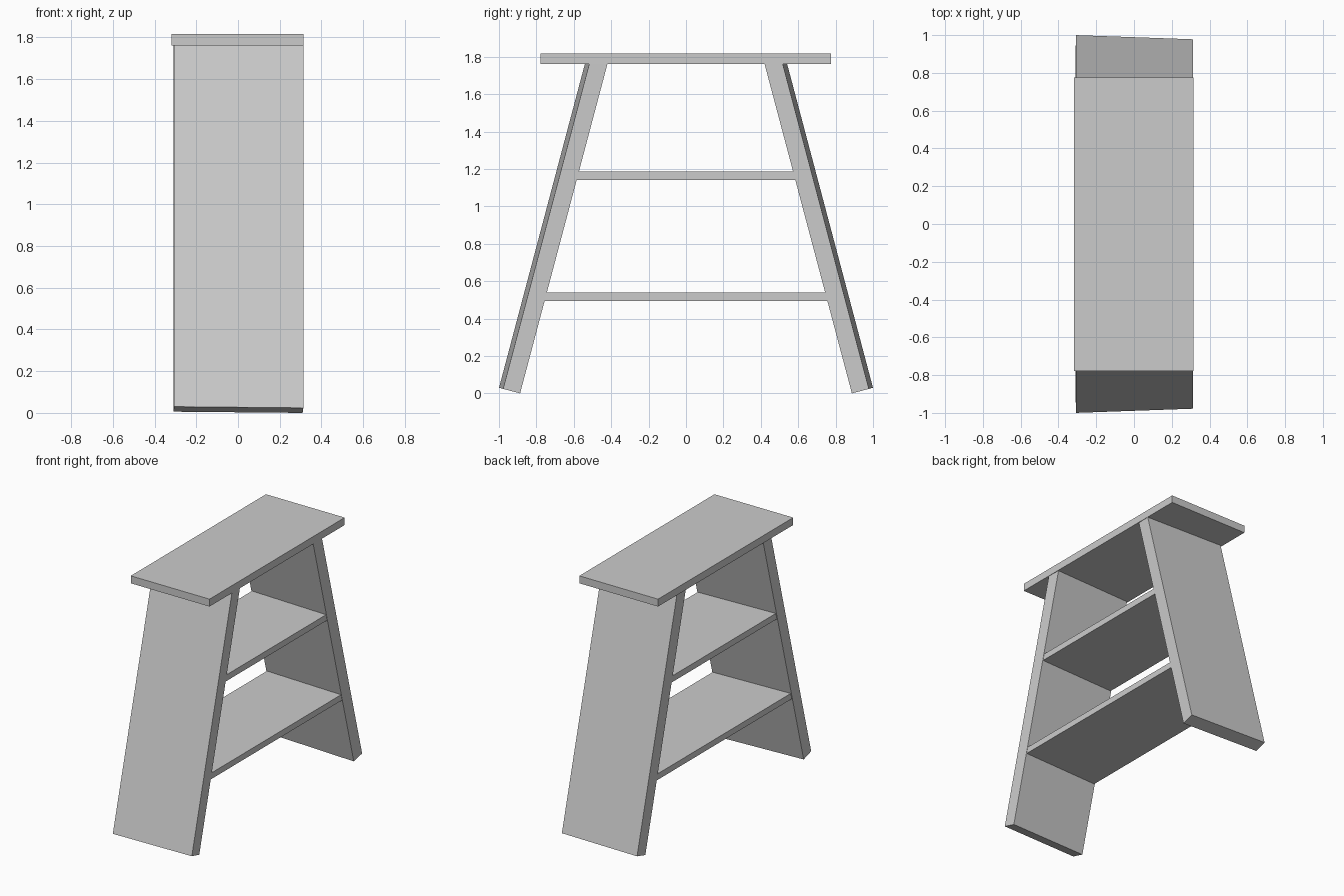
import bpy, bmesh
from math import sin, cos, radians
from mathutils import Vector

if "Cube" in bpy.data.objects:
    bpy.data.objects.remove(bpy.data.objects["Cube"])


def solid(name, origin, u, v, w):
    """Box spanned by three edge vectors from one corner."""
    bm = bmesh.new()
    bmesh.ops.create_cube(bm, size=1)
    for vert in bm.verts:
        a, b, c = (vert.co + Vector((0.5, 0.5, 0.5)))
        vert.co = origin + u * a + v * b + w * c
    bmesh.ops.recalc_face_normals(bm, faces=bm.faces)
    mesh = bpy.data.meshes.new(name)
    bm.to_mesh(mesh)
    bm.free()
    obj = bpy.data.objects.new(name, mesh)
    bpy.context.collection.objects.link(obj)
    return obj


def board(name, x0, x1, y0, y1, z0, z1):
    return solid(name, Vector((x0, y0, z0)), Vector((x1 - x0, 0, 0)),
                 Vector((0, y1 - y0, 0)), Vector((0, 0, z1 - z0)))


# Top board
board("top_board", -0.318, 0.315, -0.777, 0.775, 1.762, 1.816)

# Shelves, ends let into the leg panels
board("upper_shelf", -0.305, 0.307, -0.61, 0.61, 1.14, 1.185)
board("lower_shelf", -0.305, 0.307, -0.785, 0.785, 0.494, 0.538)

# Splayed leg panels, each turned slightly about its long axis
lean, twist = radians(14.85), radians(2.1)
width, thick, length = 0.62, 0.094, 1.828
for name, s in (("back_leg_panel", 1), ("front_leg_panel", -1)):
    normal = Vector((0, s * cos(lean), sin(lean)))
    along = Vector((0, -s * sin(lean), cos(lean))) * length
    across = (Vector((1, 0, 0)) * cos(twist) - normal * sin(twist)) * width
    outward = (normal * cos(twist) + Vector((1, 0, 0)) * sin(twist)) * thick
    corner = Vector((width / 2 * cos(twist), s * 0.887, 0.0))
    solid(name, corner - across, across, outward, along)
